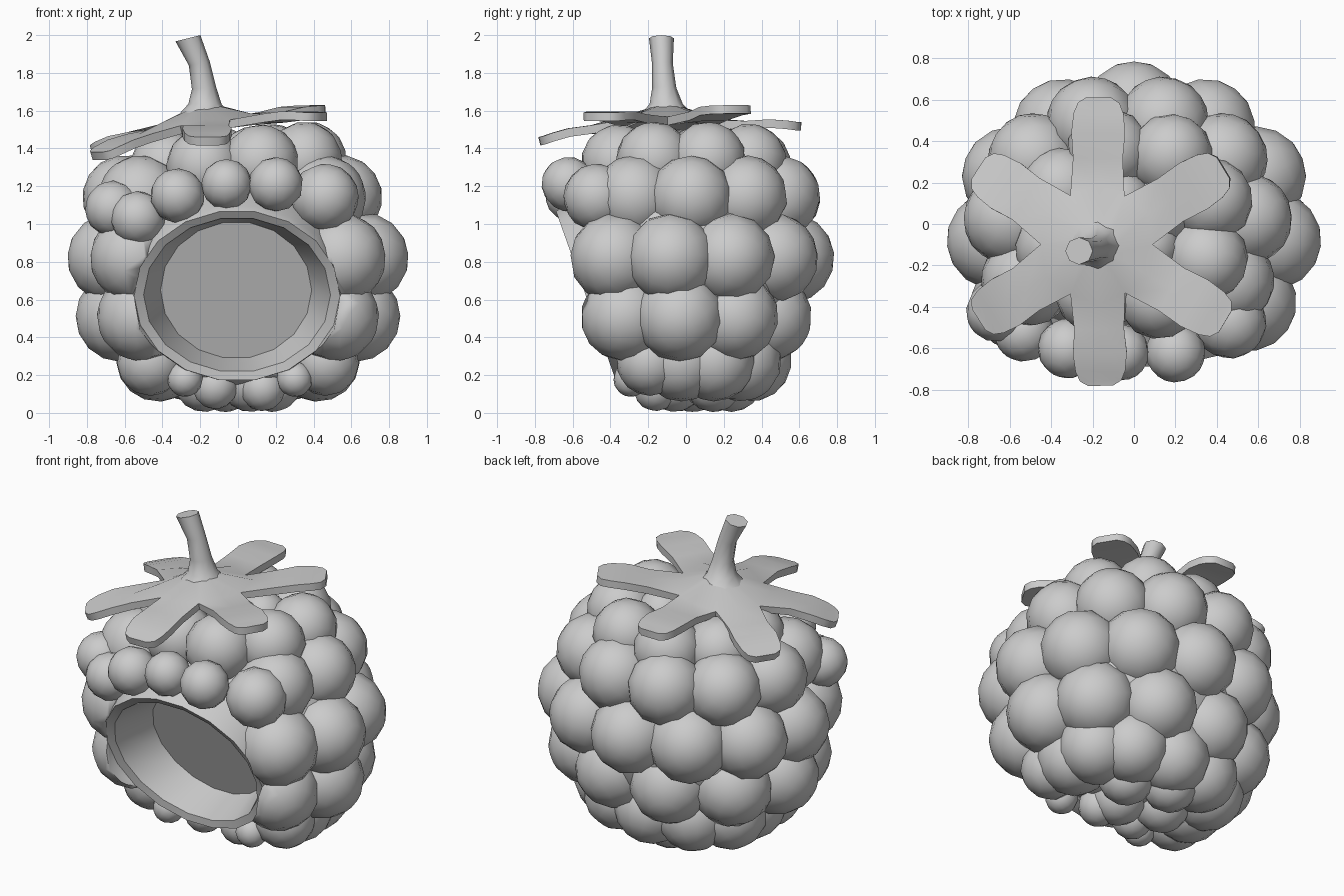
import bpy, bmesh, math
from mathutils import Vector, Matrix

if "Cube" in bpy.data.objects:
    bpy.data.objects.remove(bpy.data.objects["Cube"])

grey = bpy.data.materials.new("plain grey")
grey.diffuse_color = (0.6, 0.6, 0.6, 1)
grey.use_nodes = True
grey.node_tree.nodes["Principled BSDF"].inputs["Base Color"].default_value = grey.diffuse_color


def smooth(ob, angle):
    bpy.ops.object.select_all(action='DESELECT')
    ob.select_set(True)
    bpy.context.view_layer.objects.active = ob
    bpy.ops.object.shade_smooth_by_angle(angle=math.radians(angle))


def make(name, bm, angle=40):
    bmesh.ops.recalc_face_normals(bm, faces=bm.faces)
    me = bpy.data.meshes.new(name)
    bm.to_mesh(me)
    bm.free()
    ob = bpy.data.objects.new(name, me)
    bpy.context.collection.objects.link(ob)
    me.materials.append(grey)
    smooth(ob, angle)
    return ob


def loft(bm, rings, cap_start=True, cap_end=True):
    """Skin a list of closed point rings."""
    vs = [[bm.verts.new(p) for p in r] for r in rings]
    n = len(vs[0])
    for a, b in zip(vs, vs[1:]):
        for i in range(n):
            bm.faces.new((a[i], a[(i + 1) % n], b[(i + 1) % n], b[i]))
    if cap_start:
        bm.faces.new(vs[0])
    if cap_end:
        bm.faces.new(vs[-1])


# Opening frame: tilted plane facing forward and slightly down
mouth = Vector((-0.005, -0.53, 0.62))
inward = Vector((0, 0.943, 0.333))
slope = Vector((0, -0.333, 0.943))


def oval(c, rx, rv, n=18):
    return [c + Vector((rx * math.cos(t), 0, 0)) + slope * rv * math.sin(t)
            for t in (2 * math.pi * i / n for i in range(n))]


floor_c = Vector((-0.01, -0.26, 0.65))

# Cup-shaped cavity with a raised rim
bm = bmesh.new()
loft(bm, [oval(mouth + inward * 0.3, 0.58, 0.52),
          oval(mouth + inward * 0.04, 0.56, 0.495),
          oval(mouth, 0.545, 0.48),
          oval(mouth + inward * 0.015, 0.495, 0.435),
          oval(floor_c, 0.40, 0.385)], cap_start=False)
make("cavity_cup", bm, 30)

# Hidden cutter that clears everything out of the cavity
bm = bmesh.new()
loft(bm, [oval(mouth - inward * 0.5, 0.55, 0.485),
          oval(mouth + inward * 0.02, 0.545, 0.48),
          oval(floor_c + inward * 0.03, 0.45, 0.42)])
cutter = make("cavity_cutter", bm)
cutter.hide_render = True
cutter.hide_viewport = True


def cut(ob):
    mod = ob.modifiers.new("opening", 'BOOLEAN')
    mod.operation = 'DIFFERENCE'
    mod.solver = 'EXACT'
    mod.object = cutter


# Inner body under the drupelets
bm = bmesh.new()
bmesh.ops.create_uvsphere(bm, u_segments=24, v_segments=14, radius=1,
                          matrix=Matrix.Translation((0, 0, 0.77)) @ Matrix.Diagonal((0.74, 0.62, 0.66, 1)))
cut(make("body_core", bm))


def drupelet(c, r):
    c = Vector(c)
    out = (c - Vector((0, 0, 0.76))).normalized()
    bm = bmesh.new()
    bmesh.ops.create_uvsphere(bm, u_segments=12, v_segments=8, radius=r,
                              matrix=Matrix.Translation(c) @ out.to_track_quat('Z', 'Y').to_matrix().to_4x4())
    ob = make("drupelet", bm, 60)
    if (c - mouth).dot(inward) < 0.75:
        cut(ob)


# Drupelet rows, open at the front:
# height, centre x, centre y, ring x, ring y, ball radius, count, start angle from the front
rows = [(0.28, 0, 0.05, 0.44, 0.29, 0.22, 7, 75),
        (0.51, 0, -0.04, 0.62, 0.49, 0.24, 8, 55),
        (0.82, 0, -0.04, 0.665, 0.585, 0.24, 9, 55),
        (1.14, -0.03, 0.0, 0.57, 0.51, 0.225, 8, 58)]
for z, cx, cy, rx, ry, r, n, start in rows:
    for i in range(n):
        t = math.radians(start + (360 - 2 * start) * i / (n - 1))
        drupelet((cx + rx * math.sin(t), cy - ry * math.cos(t), z), r)

# Closed rings on the shoulder, crown and underside
for z, cy, rx, ry, r, n, phase in [(1.315, 0.0, 0.39, 0.37, 0.205, 8, -72),
                                   (1.35, 0.0, 0.14, 0.12, 0.16, 4, 30),
                                   (0.17, 0.09, 0.19, 0.16, 0.165, 4, 20)]:
    for i in range(n):
        t = math.radians(phase + 360 * i / n)
        x = rx * math.cos(t)
        drupelet((x, cy + ry * math.sin(t), z + (0.06 * x if z > 1 else 0)), r)

# Smaller drupelets crowding the rim of the opening
for x, y, z, r in [(-0.32, -0.60, 1.15, 0.145), (-0.06, -0.62, 1.21, 0.135),
                   (0.20, -0.62, 1.21, 0.145), (-0.53, -0.52, 1.03, 0.145),
                   (-0.66, -0.42, 1.08, 0.15),
                   (0.46, -0.47, 1.14, 0.18), (-0.28, -0.29, 0.18, 0.095),
                   (0.30, -0.29, 0.18, 0.095), (-0.12, -0.16, 0.14, 0.12),
                   (0.13, -0.16, 0.13, 0.12), (-0.46, -0.19, 0.27, 0.18),
                   (0.46, -0.19, 0.27, 0.18)]:
    drupelet((x, y, z), r)

# Leafy cap: a hub and six blunt leaves
hub = Vector((-0.18, -0.10, 0))
tips = [(0.43, 0.27, 1.63), (-0.17, 0.61, 1.54), (-0.75, 0.27, 1.41),
        (-0.75, -0.46, 1.38), (-0.16, -0.78, 1.46), (0.44, -0.47, 1.59)]
bm = bmesh.new()


def cap_vert(angle, r, z):
    x, y = r * math.cos(angle), r * math.sin(angle)
    return bm.verts.new((hub.x + x, hub.y + y, z + 0.12 * x))


angles = [math.atan2(t[1] - hub.y, t[0] - hub.x) for t in tips]
inner, outer = [], []
for i, a in enumerate(angles):
    b = angles[(i + 1) % 6]
    mid = a + ((b - a) % (2 * math.pi)) / 2
    for ang, r, z in ((a, 0.29, 1.555), (mid, 0.27, 1.535)):
        inner.append(cap_vert(ang, 0.09, 1.615))
        outer.append(cap_vert(ang, r, z))
bm.faces.new(inner)
for i in range(12):
    j = (i + 1) % 12
    bm.faces.new((inner[i], outer[i], outer[j], inner[j]))
for i, t in enumerate(tips):
    tip = Vector(t)
    row = [outer[2 * i - 1], outer[2 * i], outer[(2 * i + 1) % 12]]
    base = row[1].co.copy()
    side = Vector((0, 0, 1)).cross(tip - base).normalized()
    for f, w, sag in ((0.3, 0.12, 0.005), (0.6, 0.13, -0.008), (0.82, 0.12, -0.005),
                      (0.94, 0.10, 0), (1.0, 0.06, 0)):
        p = base.lerp(tip, f) - Vector((0, 0, sag))
        new = [bm.verts.new(p + side * s * w) for s in (-1, 0, 1)]
        for k in (0, 1):
            bm.faces.new((row[k], new[k], new[k + 1], row[k + 1]))
        row = new
cap = make("leaf_cap", bm, 60)
if sum(f.normal.z for f in cap.data.polygons) < 0:
    cap.data.flip_normals()
mod = cap.modifiers.new("thickness", 'SOLIDIFY')
mod.thickness = 0.045
mod.offset = -1
bpy.ops.object.modifier_apply(modifier=mod.name)
smooth(cap, 45)

# Curved stem with flared base and slanted top
bm = bmesh.new()
rings = []
for x, y, z, r, lean in [(-0.175, -0.10, 1.59, 0.13, 0), (-0.175, -0.105, 1.635, 0.088, 0),
                         (-0.18, -0.115, 1.72, 0.064, 0.1), (-0.205, -0.125, 1.85, 0.055, 0.2),
                         (-0.265, -0.13, 1.983, 0.066, 0.25)]:
    rings.append([Vector((x + r * math.cos(t), y + r * math.sin(t), z + lean * r * math.cos(t)))
                  for t in (math.pi * k / 4 for k in range(8))])
loft(bm, rings)
make("stem", bm, 60)
